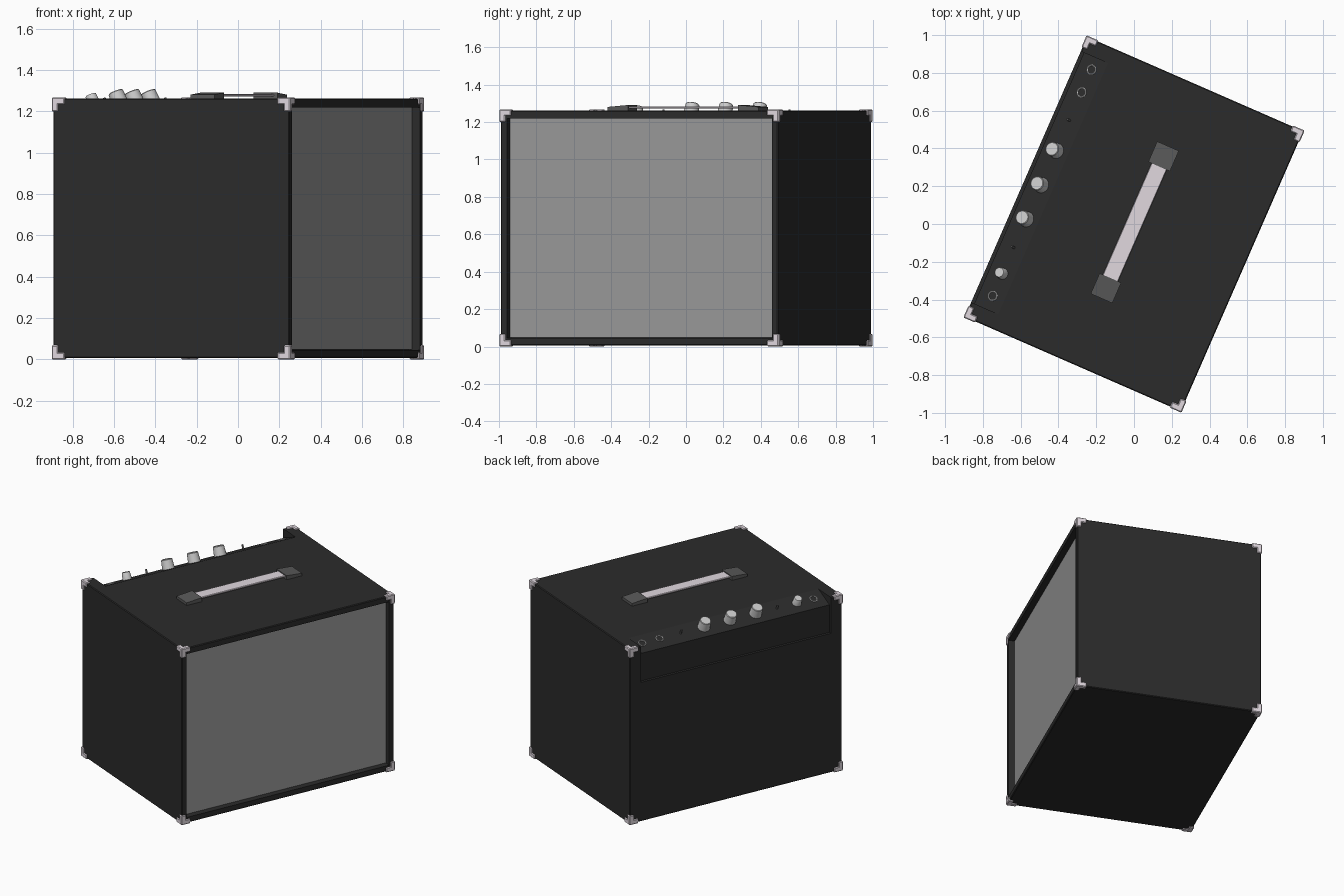
import bpy, bmesh
from math import radians, atan2
from mathutils import Matrix, Vector

if "Cube" in bpy.data.objects:
    bpy.data.objects.remove(bpy.data.objects["Cube"])

# The cabinet is modelled square-on (grille to -y), then turned about z
TURN = Matrix.Rotation(radians(66.4), 4, 'Z')
HX, HY, Z0, Z1 = 0.809, 0.624, 0.006, 1.262


def material(name, r, g, b):
    m = bpy.data.materials.new(name)
    m.diffuse_color = (r, g, b, 1)
    m.use_nodes = True
    m.node_tree.nodes["Principled BSDF"].inputs["Base Color"].default_value = m.diffuse_color
    return m


BLACK = material("black_vinyl", 0.024, 0.024, 0.024)
CLOTH = material("grille_grey", 0.32, 0.32, 0.32)
PALE = material("pale_metal", 0.75, 0.69, 0.74)
DARK = material("dark_grey", 0.10, 0.10, 0.10)
KNOB = material("knob_grey", 0.62, 0.62, 0.62)


def finish(bm, name, mat, smooth=False):
    bmesh.ops.recalc_face_normals(bm, faces=bm.faces)
    bm.transform(TURN)
    me = bpy.data.meshes.new(name)
    bm.to_mesh(me)
    bm.free()
    ob = bpy.data.objects.new(name, me)
    bpy.context.collection.objects.link(ob)
    me.materials.append(mat)
    if smooth:
        bpy.ops.object.select_all(action='DESELECT')
        ob.select_set(True)
        bpy.context.view_layer.objects.active = ob
        bpy.ops.object.shade_smooth_by_angle(angle=radians(35))
    return ob


def add_box(bm, lo, hi, bevel=0):
    lo, hi = Vector(lo), Vector(hi)
    size = hi - lo
    m = Matrix.Translation((lo + hi) / 2) @ Matrix.Diagonal((*size, 1))
    vs = bmesh.ops.create_cube(bm, size=1, matrix=m)["verts"]
    if bevel:
        edges = list({e for v in vs for e in v.link_edges})
        bmesh.ops.bevel(bm, geom=edges, offset=bevel, segments=1, affect='EDGES')


def box(name, lo, hi, mat, bevel=0):
    bm = bmesh.new()
    add_box(bm, lo, hi, bevel)
    return finish(bm, name, mat)


def prism(name, profile, x0, x1, mat):
    """Extrude a (y, z) profile along x."""
    bm = bmesh.new()
    f = bm.faces.new([bm.verts.new((x0, y, z)) for y, z in profile])
    ext = bmesh.ops.extrude_face_region(bm, geom=[f])["geom"]
    bmesh.ops.translate(bm, vec=(x1 - x0, 0, 0),
                        verts=[g for g in ext if isinstance(g, bmesh.types.BMVert)])
    return finish(bm, name, mat)


def cut(ob, cutter):
    mod = ob.modifiers.new("cut", 'BOOLEAN')
    mod.operation, mod.solver, mod.object = 'DIFFERENCE', 'EXACT', cutter
    bpy.context.view_layer.objects.active = ob
    bpy.ops.object.modifier_apply(modifier=mod.name)
    bpy.data.objects.remove(cutter)


# Cabinet with grille recess and the stepped control notch at the rear top
cabinet = box("cabinet", (-HX, -HY, Z0), (HX, HY, Z1), BLACK, 0.005)
cut(cabinet, box("grille_cutter", (-0.773, -0.7, 0.046), (0.773, -0.565, 1.22), BLACK))
SY0, SY1, SZ1 = 0.468, 0.606, 1.203
cut(cabinet, prism("notch_cutter",
                   [(SY0, Z1), (SY1, SZ1), (SY1, 1.005), (0.7, 1.005), (0.7, 1.4), (SY0, 1.4)],
                   -0.725, 0.725, BLACK))

# Grille cloth panel
box("grille_cloth", (-0.772, -0.583, 0.047), (0.772, -0.56, 1.219), CLOTH)

# Eight corner protectors, each three short bars meeting at a corner
OX, OY, OZ0, OZ1 = 0.815, 0.63, 0.0, 1.268
for sx in (-1, 1):
    for sy in (-1, 1):
        for z, sz in ((OZ0, -1), (OZ1, 1)):
            bm = bmesh.new()
            for axis in range(3):
                size = [0.034] * 3
                size[axis] = 0.068
                a = Vector((sx * OX, sy * OY, z))
                b = a - Vector((sx * size[0], sy * size[1], sz * size[2]))
                lo = [min(p, q) for p, q in zip(a, b)]
                hi = [max(p, q) for p, q in zip(a, b)]
                add_box(bm, lo, hi, 0.005)
            finish(bm, "corner_protector", PALE)

# Carrying handle: strap and two wedge-shaped end caps
bm = bmesh.new()
add_box(bm, (-0.33, -0.044, 1.272), (0.35, 0.044, 1.284), 0.003)
finish(bm, "handle_strap", PALE)
for s in (-1, 1):
    bm = bmesh.new()
    outer, inner = 0.01 + s * 0.44, 0.01 + s * 0.322
    pts = [(outer, Z1 - 0.002), (outer, 1.281), (inner, 1.291), (inner, Z1 - 0.002)]
    f = bm.faces.new([bm.verts.new((x, -0.0625, z)) for x, z in pts])
    ext = bmesh.ops.extrude_face_region(bm, geom=[f])["geom"]
    bmesh.ops.translate(bm, vec=(0, 0.125, 0),
                        verts=[g for g in ext if isinstance(g, bmesh.types.BMVert)])
    finish(bm, "handle_end_cap", DARK)

# Controls stand on the sloped panel
TILT = atan2(Z1 - SZ1, SY1 - SY0)


def on_panel(x, y=0.532):
    z = Z1 - (y - SY0) * (Z1 - SZ1) / (SY1 - SY0)
    return Matrix.Translation((x, y, z)) @ Matrix.Rotation(-TILT, 4, 'X')


def lathe(name, x, profile, mat, closed=False, steps=24):
    """Spin an (r, h) profile about the panel normal."""
    bm = bmesh.new()
    vs = [bm.verts.new((r, 0, h)) for r, h in profile]
    pairs = list(zip(vs, vs[1:])) + ([(vs[-1], vs[0])] if closed else [])
    es = [bm.edges.new(p) for p in pairs]
    bmesh.ops.spin(bm, geom=vs + es, cent=(0, 0, 0), axis=(0, 0, 1),
                   angle=radians(360), steps=steps, use_duplicate=False)
    bmesh.ops.remove_doubles(bm, verts=bm.verts, dist=0.0001)
    bm.transform(on_panel(x))
    finish(bm, name, mat, True)


def knob(name, x, r, h, mat=KNOB):
    lathe(name, x, [(0, -0.003), (r, -0.003), (r * 0.88, h - 0.004),
                    (r * 0.8, h), (0, h)], mat)


for x in (0.19, -0.008, -0.205):
    knob("tone_knob", x, 0.042, 0.066)
knob("volume_knob", -0.52, 0.031, 0.05)
for x in (0.366, -0.369):
    knob("toggle_switch", x, 0.007, 0.034, DARK)
for x in (0.659, 0.527, -0.648):
    lathe("jack_ring", x, [(0.021, -0.002), (0.027, -0.002), (0.027, 0.004),
                           (0.024, 0.006), (0.021, 0.004)], KNOB, True)
